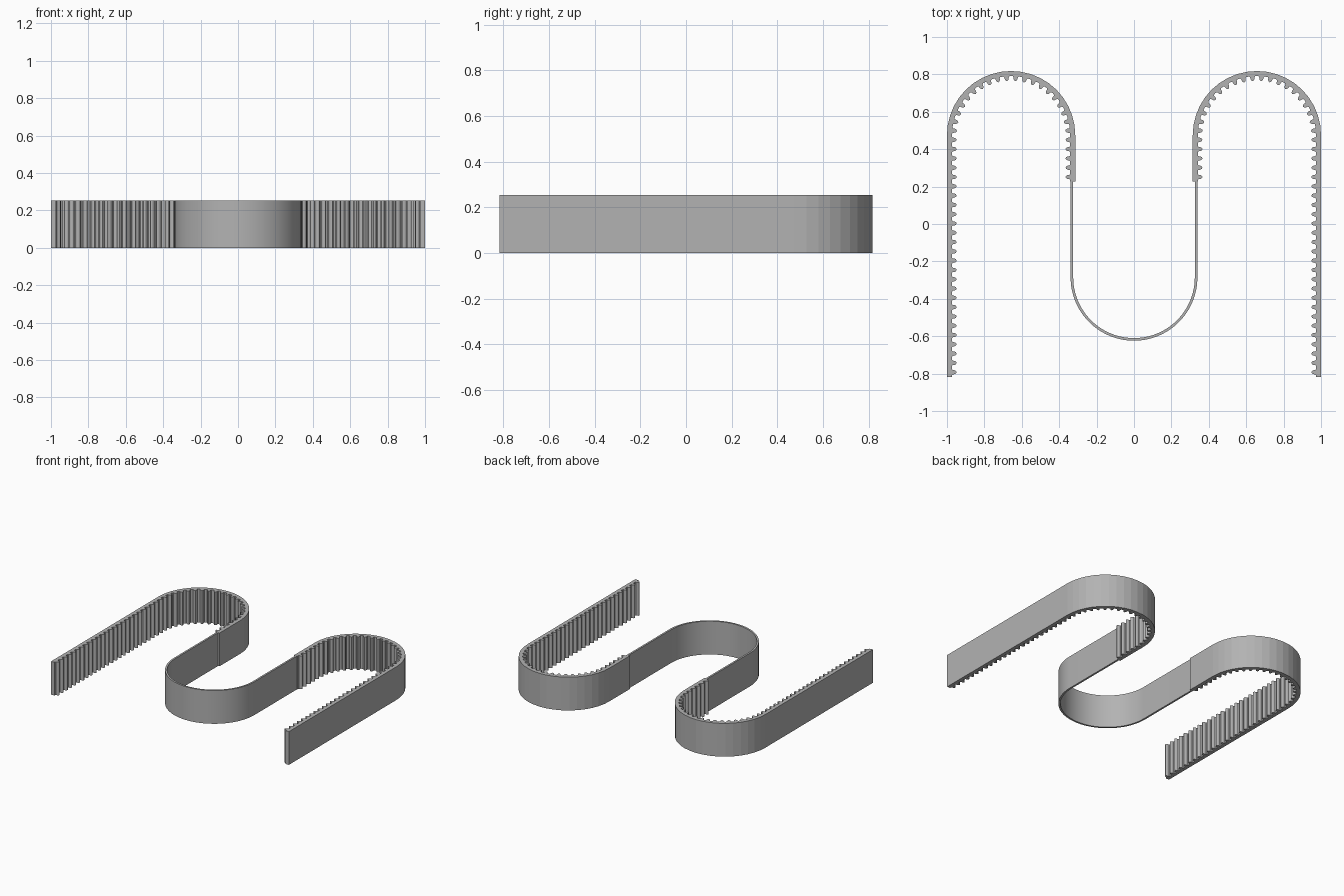
import bpy, bmesh, math
from mathutils import Vector

if "Cube" in bpy.data.objects:
    bpy.data.objects.remove(bpy.data.objects["Cube"], do_unlink=True)

HEIGHT = 0.253
PITCH = 0.0497           # spacing of the teeth
BASE = 0.027             # backing thickness of the toothed belt
RADIUS = 0.343           # outer radius of the toothed bend
BEND_X, BEND_Y = 1 - RADIUS, 0.475
LONG, BEND, SHORT = 26, 20, 5   # teeth on each stretch
END_Y = BEND_Y - SHORT * PITCH

grey = bpy.data.materials.new("belt grey")
grey.use_nodes = True
grey.diffuse_color = (0.45, 0.45, 0.45, 1)
grey.node_tree.nodes["Principled BSDF"].inputs["Base Color"].default_value = (0.45, 0.45, 0.45, 1)


def extruded(name, cells):
    """Raise a strip of flat outlines to the belt height."""
    bm = bmesh.new()
    for cell in cells:
        bm.faces.new([bm.verts.new((p[0], p[1], 0)) for p in cell])
    bmesh.ops.remove_doubles(bm, verts=bm.verts, dist=0.0004)
    top = bmesh.ops.extrude_face_region(bm, geom=bm.faces[:], use_keep_orig=True)
    raised = [v for v in top["geom"] if isinstance(v, bmesh.types.BMVert)]
    bmesh.ops.translate(bm, verts=raised, vec=(0, 0, HEIGHT))
    bmesh.ops.recalc_face_normals(bm, faces=bm.faces)
    mesh = bpy.data.meshes.new(name)
    bm.to_mesh(mesh)
    bm.free()
    mesh.materials.append(grey)
    obj = bpy.data.objects.new(name, mesh)
    bpy.context.collection.objects.link(obj)
    return obj


def station(i):
    """Outer and inner point of the toothed belt at tooth boundary i."""
    if i <= LONG:
        centre, angle = Vector((BEND_X, BEND_Y - (LONG - i) * PITCH)), 0
    elif i <= LONG + BEND:
        centre, angle = Vector((BEND_X, BEND_Y)), math.pi * (i - LONG) / BEND
    else:
        centre, angle = Vector((BEND_X, BEND_Y - (i - LONG - BEND) * PITCH)), math.pi
    out = Vector((math.cos(angle), math.sin(angle)))
    return centre + out * RADIUS, centre + out * (RADIUS - BASE)


# Rounded tooth: offset along the belt, depth below the backing
half_tooth = [(0.016, 0), (0.012, 0.004), (0.0105, 0.014), (0.007, 0.021)]
tooth = half_tooth + [(0, 0.025)] + [(-u, d) for u, d in reversed(half_tooth)]

# Toothed belts, one on each side
cells = []
for i in range(LONG + BEND + SHORT):
    (a_out, a_in), (b_out, b_in) = station(i), station(i + 1)
    along = (b_in - a_in).normalized()
    inward = Vector((-along.y, along.x))
    middle = (a_in + b_in) / 2
    cells.append([a_out, b_out, b_in] + [middle + along * u + inward * d for u, d in tooth] + [a_in])

extruded("left_toothed_belt", cells)
extruded("right_toothed_belt", [[(-p[0], p[1]) for p in cell] for cell in cells])

# Thin plain belt joining the two
OUTER, INNER, LOOP_Y, STEPS = 0.339, 0.325, -0.285, 48


def loop(radius):
    arc = [(radius * math.cos(math.pi * k / STEPS), LOOP_Y - radius * math.sin(math.pi * k / STEPS))
           for k in range(STEPS + 1)]
    return [(radius, END_Y)] + arc + [(-radius, END_Y)]


outer, inner = loop(OUTER), loop(INNER)
strip = [[outer[k], outer[k + 1], inner[k + 1], inner[k]] for k in range(len(outer) - 1)]
plain = extruded("plain_belt", strip)
bpy.ops.object.select_all(action="DESELECT")
plain.select_set(True)
bpy.context.view_layer.objects.active = plain
bpy.ops.object.shade_smooth_by_angle(angle=math.radians(30))
